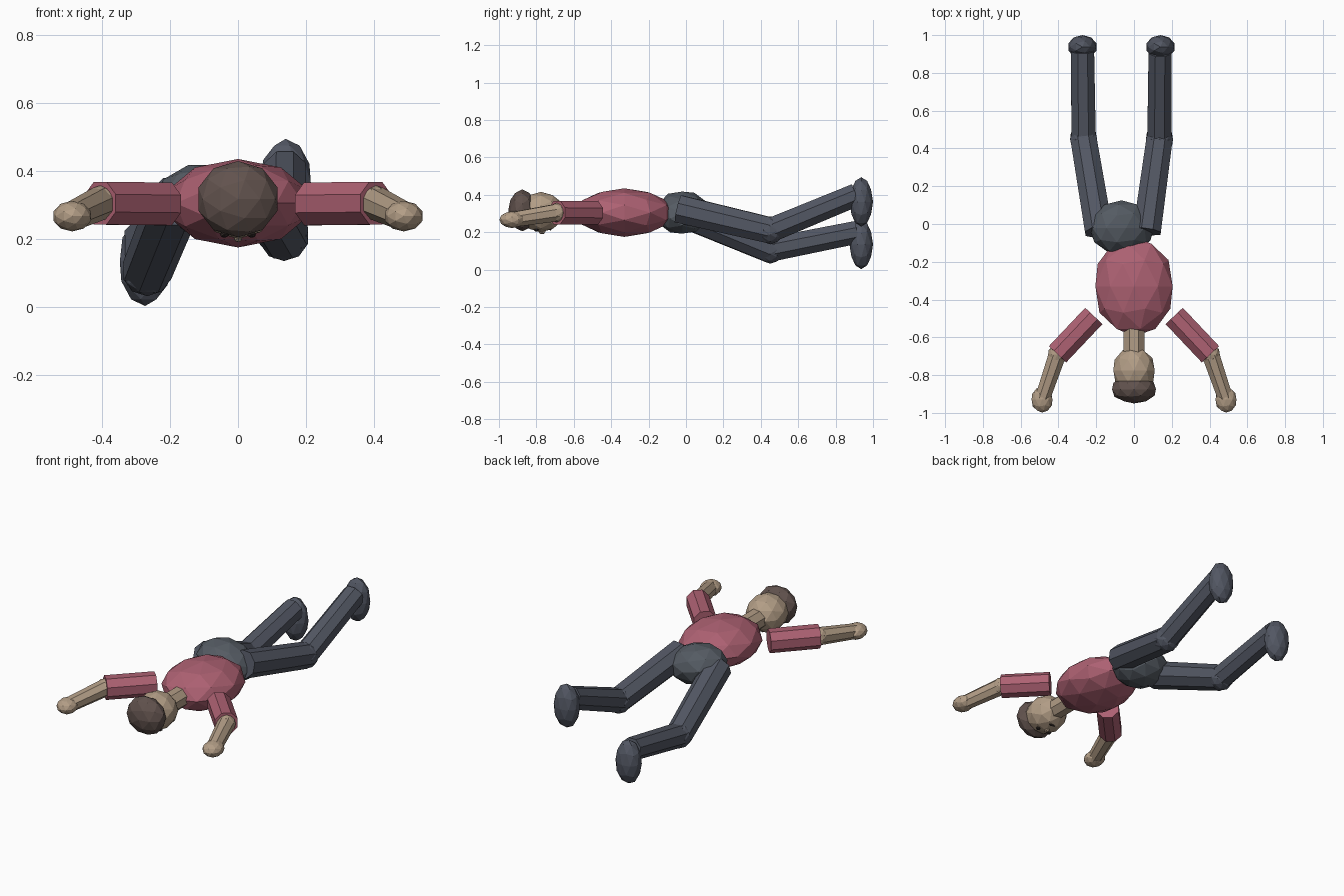
import bpy
from math import radians
from mathutils import Vector, Matrix

if "Cube" in bpy.data.objects:
    bpy.data.objects.remove(bpy.data.objects["Cube"])


def material(name, rgb):
    m = bpy.data.materials.new(name)
    m.use_nodes = True
    m.diffuse_color = (*rgb, 1)
    m.node_tree.nodes["Principled BSDF"].inputs["Base Color"].default_value = (*rgb, 1)
    return m


SHIRT = material("rose shirt", (0.42, 0.12, 0.17))
SKIN = material("tan skin", (0.45, 0.34, 0.24))
HAIR = material("brown hair", (0.12, 0.085, 0.075))
TROUSERS = material("slate trousers", (0.085, 0.095, 0.125))
HIPS = material("grey hips", (0.09, 0.105, 0.125))
DARK = material("dark face details", (0.03, 0.022, 0.02))


def finish(name, mat):
    ob = bpy.context.object
    ob.name = name
    ob.data.materials.append(mat)
    return ob


def ball(name, mat, centre, radii, pole="Y", roll=0, detail=2):
    """Faceted ellipsoid whose pole lies along y or z, rolled about y."""
    bpy.ops.mesh.primitive_ico_sphere_add(subdivisions=detail, radius=1)
    ob = finish(name, mat)
    turn = Matrix.Rotation(radians(90), 4, "X") if pole == "Y" else Matrix()
    ob.data.transform(Matrix.Rotation(radians(roll), 4, "Y") @ Matrix.Diagonal((*radii, 1)) @ turn)
    ob.location = centre
    return ob


def limb(name, mat, start, end, r1, r2, sides=8):
    """Tapered faceted tube between two joints."""
    a, b = Vector(start), Vector(end)
    bpy.ops.mesh.primitive_cone_add(vertices=sides, radius1=r1, radius2=r2, depth=(b - a).length)
    ob = finish(name, mat)
    ob.data.transform(Matrix.Rotation(radians(180 / sides), 4, "Z"))
    ob.rotation_euler = (b - a).to_track_quat("Z", "Y").to_euler()
    ob.location = (a + b) / 2
    return ob


# Trunk and head
ball("torso", SHIRT, (0, -0.33, 0.305), (0.215, 0.265, 0.13))
ball("pelvis", HIPS, (-0.065, -0.02, 0.305), (0.175, 0.145, 0.115), roll=12)
limb("neck", SKIN, (0, -0.55, 0.305), (0, -0.69, 0.305), 0.06, 0.06)
ball("head", SKIN, (0, -0.775, 0.308), (0.115, 0.125, 0.108))
ball("hair", HAIR, (0, -0.875, 0.317), (0.122, 0.075, 0.112))

# Face, turned to the ground
for side, s in (("left", 1), ("right", -1)):
    ball(side + "_eye", DARK, (s * 0.04, -0.80, 0.213), (0.014, 0.014, 0.01), detail=1)
ball("nose", SKIN, (0, -0.77, 0.203), (0.014, 0.02, 0.014), detail=1)
ball("mouth", DARK, (0, -0.725, 0.217), (0.026, 0.007, 0.008), detail=1)

# Arms reaching past the head
for side, s in (("left", 1), ("right", -1)):
    elbow = (s * 0.405, -0.69, 0.305)
    hand = (s * 0.487, -0.93, 0.267)
    limb(side + "_sleeve", SHIRT, (s * 0.213, -0.487, 0.303), elbow, 0.068, 0.068)
    ball(side + "_elbow", SKIN, elbow, (0.052, 0.052, 0.052))
    limb(side + "_forearm", SKIN, elbow, hand, 0.05, 0.043)
    ball(side + "_hand", SKIN, hand, (0.058, 0.068, 0.045))

# Legs: hip, knee, ankle and foot centre
legs = {
    "left": ((0.068, -0.04, 0.325), (0.135, 0.45, 0.21), (0.138, 0.91, 0.40), (0.14, 0.937, 0.362)),
    "right": ((-0.185, -0.04, 0.31), (-0.267, 0.45, 0.107), (-0.272, 0.915, 0.20), (-0.273, 0.937, 0.135)),
}
for side, (hip, knee, ankle, foot) in legs.items():
    limb(side + "_thigh", TROUSERS, hip, knee, 0.08, 0.075)
    ball(side + "_knee", TROUSERS, knee, (0.075, 0.075, 0.075))
    limb(side + "_shin", TROUSERS, knee, ankle, 0.07, 0.066)
    ball(side + "_foot", TROUSERS, foot, (0.078, 0.063, 0.132), pole="Z")
